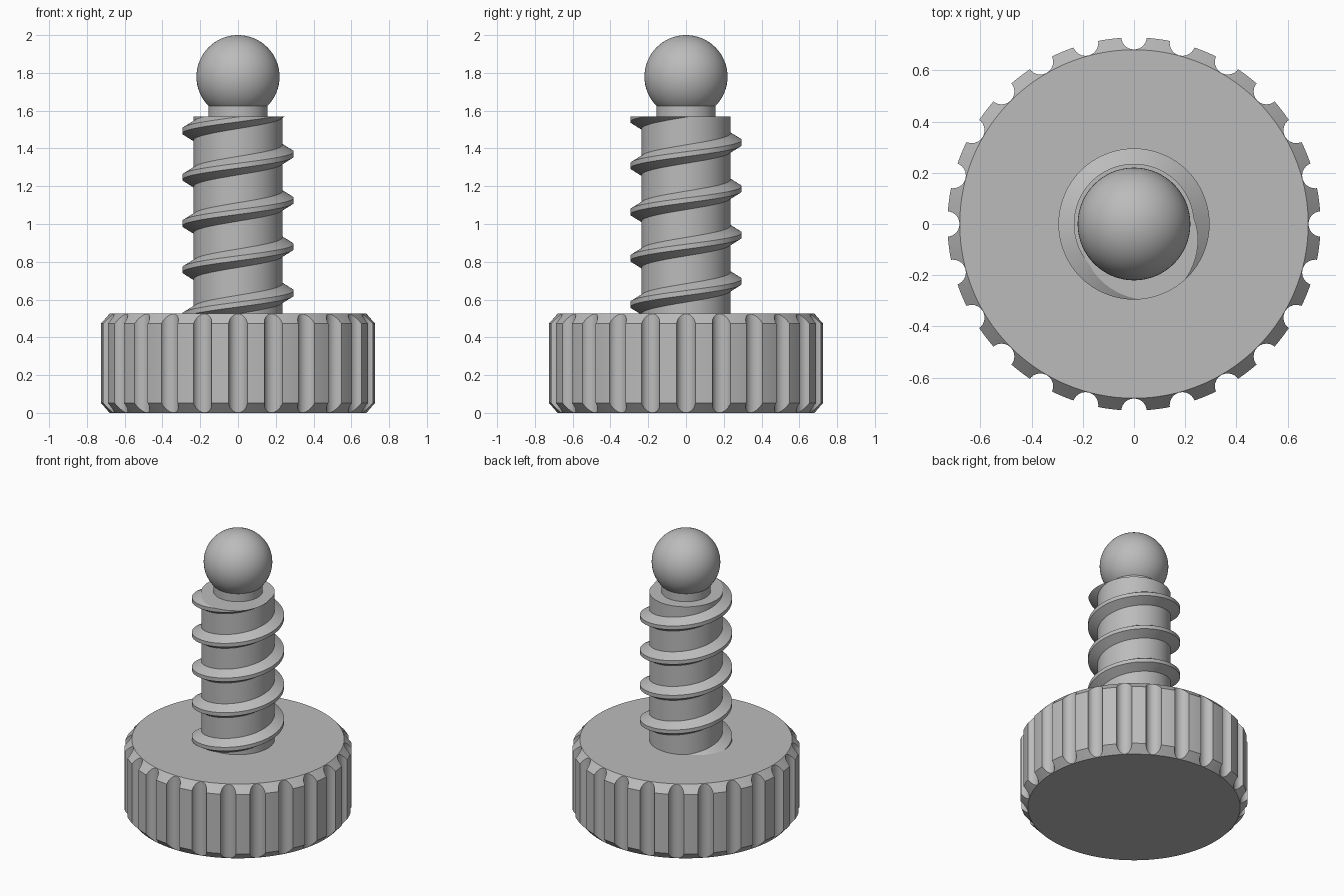
import bpy, bmesh
from math import sin, cos, pi, radians, atan2, hypot, ceil

cube = bpy.data.objects.get("Cube")
if cube:
    bpy.data.objects.remove(cube)

grey = bpy.data.materials.new("plain grey")
grey.use_nodes = True
colour = (0.5, 0.5, 0.5, 1)
grey.diffuse_color = colour
grey.node_tree.nodes["Principled BSDF"].inputs["Base Color"].default_value = colour


def finish(name, bm):
    bmesh.ops.recalc_face_normals(bm, faces=bm.faces)
    mesh = bpy.data.meshes.new(name)
    bm.to_mesh(mesh)
    bm.free()
    mesh.materials.append(grey)
    mesh.shade_smooth()
    mesh.set_sharp_from_angle(angle=radians(30))
    obj = bpy.data.objects.new(name, mesh)
    bpy.context.collection.objects.link(obj)
    return obj


def bridge(bm, a, b, closed=True):
    n = len(a)
    for i in range(n if closed else n - 1):
        j = (i + 1) % n
        bm.faces.new((a[i], a[j], b[j], b[i]))


def cylinder(name, radius, z0, z1, segments=96):
    bm = bmesh.new()
    rings = [[bm.verts.new((radius * cos(2 * pi * i / segments),
                            radius * sin(2 * pi * i / segments), z))
              for i in range(segments)] for z in (z0, z1)]
    bridge(bm, *rings)
    for ring in rings:
        bm.faces.new(ring)
    return finish(name, bm)


# Knob: scalloped outline with chamfered rims
KNOB_R, FLAT_R, KNOB_H, CHAMFER = 0.728, 0.68, 0.525, 0.053
GROOVES, GROOVE_R, GROOVE_C, ARC, LAND = 24, 0.05, 0.731, 12, 4
step = 2 * pi / GROOVES
# half-angle of the groove arc where it meets the outer radius
edge = pi - atan2((1 - (GROOVE_R / (2 * KNOB_R)) ** 2) ** 0.5, GROOVE_R / (2 * KNOB_R))
outline = []
for g in range(GROOVES):
    for k in range(ARC + 1):
        t = -edge + 2 * edge * k / ARC
        t = max(-pi / 2 + 0.02, min(pi / 2 - 0.02, t))
        x, y = GROOVE_C - GROOVE_R * cos(t), GROOVE_R * sin(t)
        r = KNOB_R if k in (0, ARC) else hypot(x, y)
        outline.append((r, g * step + atan2(y, x)))
    gap = atan2(GROOVE_R, GROOVE_C)
    for k in range(1, LAND):
        outline.append((KNOB_R, g * step + gap + (step - 2 * gap) * k / LAND))

bm = bmesh.new()
rings = [[], [], [], []]
for r, a in outline:
    drop = CHAMFER * (r - FLAT_R) / (KNOB_R - FLAT_R)
    for ring, (rad, z) in zip(rings, ((FLAT_R, 0), (r, drop),
                                      (r, KNOB_H - drop), (FLAT_R, KNOB_H))):
        ring.append(bm.verts.new((rad * cos(a), rad * sin(a), z)))
for lower, upper in zip(rings, rings[1:]):
    bridge(bm, lower, upper)
bm.faces.new(rings[0])
bm.faces.new(rings[-1])
finish("knob", bm)

# Shaft and neck
SHAFT_R, SHAFT_TOP = 0.235, 1.57
cylinder("shaft", SHAFT_R, KNOB_H - 0.02, SHAFT_TOP)
cylinder("neck", 0.157, SHAFT_TOP - 0.02, 1.66, 64)

# Thread: trapezoid swept along a helix, cut flat at the shaft top
PITCH, Z_AT_ZERO, CREST_R, TURN = 0.245, 1.37, 0.295, 72
section = ((SHAFT_R - 0.01, -0.055), (CREST_R, -0.013),
           (CREST_R, 0.013), (SHAFT_R - 0.01, 0.055))
first = -ceil((Z_AT_ZERO - 0.4) / PITCH * TURN)
last = ceil((SHAFT_TOP + 0.08 - Z_AT_ZERO) / PITCH * TURN)
bm = bmesh.new()
loops = []
for i in range(first, last + 1):
    a, z = 2 * pi * i / TURN, Z_AT_ZERO + PITCH * i / TURN
    loops.append([bm.verts.new((r * cos(a), r * sin(a), z + dz)) for r, dz in section])
for p, q in zip(loops, loops[1:]):
    bridge(bm, p, q)
bm.faces.new(loops[0])
bm.faces.new(loops[-1])
bmesh.ops.bisect_plane(bm, geom=bm.verts[:] + bm.edges[:] + bm.faces[:],
                       plane_co=(0, 0, SHAFT_TOP), plane_no=(0, 0, 1), clear_outer=True)
bmesh.ops.holes_fill(bm, edges=[e for e in bm.edges if e.is_boundary], sides=0)
finish("screw_thread", bm)

# Ball tip
BALL_R = 0.22
bm = bmesh.new()
bmesh.ops.create_uvsphere(bm, u_segments=64, v_segments=32, radius=BALL_R)
bmesh.ops.translate(bm, verts=bm.verts, vec=(0, 0, 2 - BALL_R))
finish("ball_tip", bm)
